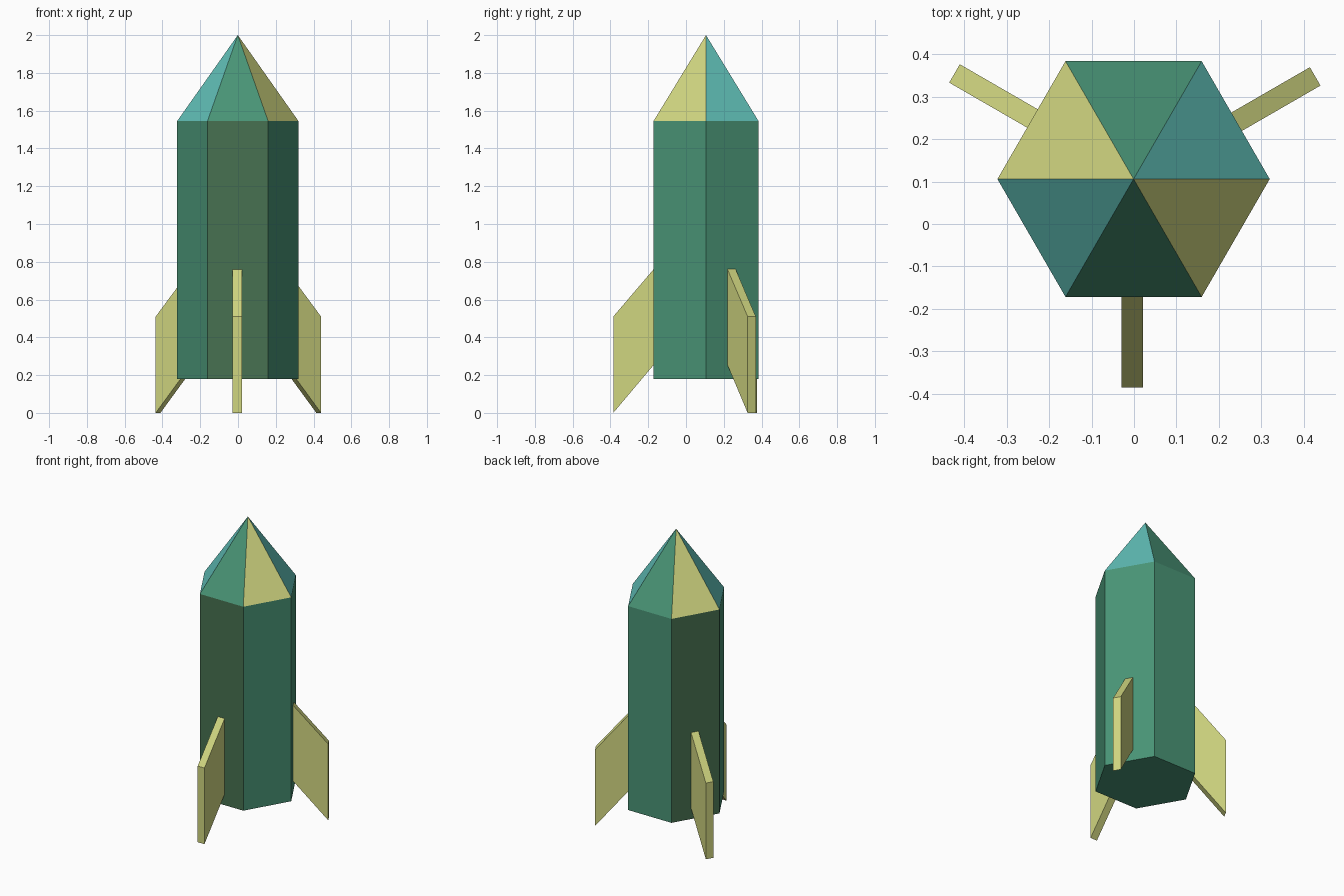
import bpy, bmesh, math
from mathutils import Matrix, Vector

if "Cube" in bpy.data.objects:
    bpy.data.objects.remove(bpy.data.objects["Cube"])

CX, CY, R = -0.001, 0.106, 0.321      # hull axis and hexagon radius
Z0, Z1, Z2 = 0.18, 1.545, 2.0         # hull bottom, shoulder, tip


def material(name, rgb):
    m = bpy.data.materials.new(name)
    m.diffuse_color = (*rgb, 1)
    m.use_nodes = True
    m.node_tree.nodes["Principled BSDF"].inputs["Base Color"].default_value = m.diffuse_color
    return m


green = material("green", (0.067, 0.296, 0.181))
dark = material("dark olive green", (0.063, 0.165, 0.082))
teal = material("teal", (0.122, 0.539, 0.491))
yellow = material("pale yellow", (0.63, 0.67, 0.216))


def make(name, bm, mats):
    bmesh.ops.recalc_face_normals(bm, faces=bm.faces)
    me = bpy.data.meshes.new(name)
    bm.to_mesh(me)
    bm.free()
    for m in mats:
        me.materials.append(m)
    ob = bpy.data.objects.new(name, me)
    bpy.context.collection.objects.link(ob)
    return ob


def ring(bm, z):
    return [bm.verts.new((CX + R * math.cos(math.radians(60 * i)),
                          CY + R * math.sin(math.radians(60 * i)), z)) for i in range(6)]


# Hexagonal hull: panels facing 150 and 270 degrees are darker
bm = bmesh.new()
low, high = ring(bm, Z0), ring(bm, Z1)
for i in range(6):
    j = (i + 1) % 6
    f = bm.faces.new((low[i], low[j], high[j], high[i]))
    f.material_index = 1 if i in (2, 4) else 0
bm.faces.new(low[::-1])
bm.faces.new(high)
make("hull", bm, [green, dark])

# Nose cone: teal, green, yellow repeating around the axis
bm = bmesh.new()
base = ring(bm, Z1)
tip = bm.verts.new((CX, CY, Z2))
for i in range(6):
    f = bm.faces.new((base[i], base[(i + 1) % 6], tip))
    f.material_index = i % 3
bm.faces.new(base[::-1])
make("nose_cone", bm, [teal, green, yellow])

# Three swept fins, extruded from a side profile
profile = [(0.276, 0.255), (0.491, 0.0), (0.491, 0.51), (0.276, 0.762)]
for name, angle in (("front_fin", 270), ("right_fin", 30), ("left_fin", 150)):
    bm = bmesh.new()
    face = bm.faces.new([bm.verts.new((r, -0.029, z)) for r, z in profile])
    ext = bmesh.ops.extrude_face_region(bm, geom=[face])
    moved = [g for g in ext["geom"] if isinstance(g, bmesh.types.BMVert)]
    bmesh.ops.translate(bm, verts=moved, vec=Vector((0, 0.05, 0)))
    bm.transform(Matrix.Translation((0, CY, 0)) @ Matrix.Rotation(math.radians(angle), 4, 'Z'))
    make(name, bm, [yellow])
